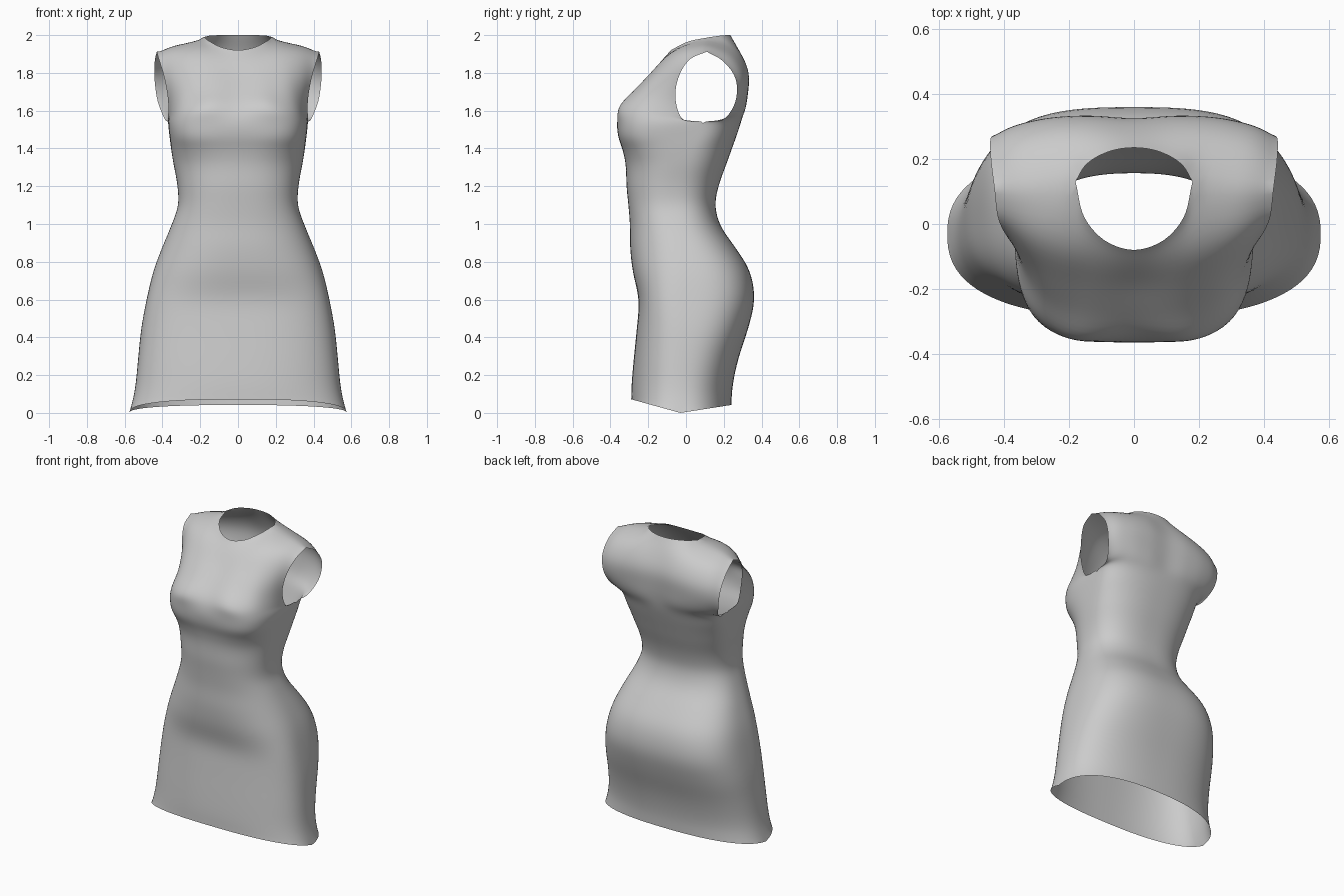
import bpy, bmesh, math
from mathutils import Vector

cube = bpy.data.objects.get("Cube")
if cube:
    bpy.data.objects.remove(cube)

COLS, NECK_COLS, STEPS = 30, 16, 5


def spline(points, steps, mirrored=False):
    """Smooth curve through unevenly spaced points; mirrored starts square to the centre line."""
    pts = [Vector(p) for p in points]
    first = 2 * pts[0] - pts[1]
    if mirrored:
        first = Vector((-pts[1].x, pts[1].y, pts[1].z))
    pts = [first] + pts + [2 * pts[-1] - pts[-2]]
    out = []
    for a, b, c, d in zip(pts, pts[1:], pts[2:], pts[3:]):
        p, q, r = [max((v - u).length, 1e-5) for u, v in ((a, b), (b, c), (c, d))]
        m = ((b - a) / p * q + (c - b) / q * p) / (p + q) * q
        n = ((c - b) / q * r + (d - c) / r * q) / (q + r) * q
        for i in range(steps):
            t = i / steps
            h = t * t * (3 - 2 * t)
            out.append(b * (1 - h) + c * h + m * t * (1 - t) ** 2 - n * t * t * (1 - t))
    return out + [pts[-2]]


def resample(pts, count):
    """Spread count + 1 points evenly along a polyline."""
    dist = [0]
    for a, b in zip(pts, pts[1:]):
        dist.append(dist[-1] + (b - a).length)
    out, k = [], 0
    for i in range(count + 1):
        d = dist[-1] * i / count
        while k < len(pts) - 2 and dist[k + 1] < d:
            k += 1
        out.append(pts[k].lerp(pts[k + 1], (d - dist[k]) / (dist[k + 1] - dist[k])))
    return out


def quarter(z, width, y_mid, y_end, power, lift):
    """Quarter of a rounded section, from the centre line to the side seam."""
    pts = []
    for i in range(121):
        a = math.pi / 2 * i / 120
        s, c = math.sin(a) ** (2 / power), max(math.cos(a), 0) ** (2 / power)
        pts.append(Vector((width * s, y_mid + (y_end - y_mid) * c, z + lift * c)))
    return resample(pts, COLS)


def curve_row(points):
    return resample(spline(points, 12, True), COLS)


# Skirt and waist: height, half width, front, back, side seam, front and back squareness
sections = [
    (0.00, .575, -.29, .24, -.03, 2.5, 2.4), (0.10, .55, -.288, .245, -.03, 2.5, 2.4),
    (0.28, .53, -.277, .275, -.02, 2.6, 2.6), (0.45, .512, -.26, .33, 0, 2.8, 2.8),
    (0.60, .484, -.25, .362, 0, 3, 3), (0.75, .448, -.282, .338, 0, 2.6, 2.9),
    (0.88, .40, -.296, .258, -.02, 2.4, 2.7), (1.00, .35, -.297, .178, -.05, 2.4, 2.5),
    (1.10, .317, -.305, .155, -.06, 2.5, 2.5), (1.20, .32, -.315, .172, -.05, 2.5, 2.5),
    (1.32, .342, -.32, .215, -.01, 2.6, 2.5), (1.39, .353, -.335, .24, .02, 3, 2.5),
    (1.46, .362, -.358, .265, .06, 3.7, 2.5), (1.535, .37, -.365, .29, .09, 3.8, 2.6),
]
front, back = [], []
for z, w, yf, yb, ym, nf, nb in sections:
    fade = max(0, 1 - z / .28)
    front.append(quarter(z, w, ym, yf, nf, .072 * fade))
    back.append(quarter(z, w, ym, yb, nb, .042 * fade))
ARMPIT = (len(sections) - 1) * STEPS

# Bodice rows, from the centre line to the armhole edge
front += [curve_row(r) for r in (
    [(0, -.347, 1.61), (.19, -.354, 1.61), (.3, -.28, 1.6), (.352, -.15, 1.585), (.37, -.015, 1.553)],
    [(0, -.275, 1.7), (.16, -.277, 1.7), (.28, -.225, 1.69), (.34, -.14, 1.675), (.37, -.055, 1.655)],
    [(0, -.19, 1.79), (.15, -.185, 1.8), (.27, -.15, 1.8), (.34, -.1, 1.79), (.39, -.04, 1.775)],
    [(0, -.125, 1.87), (.12, -.1, 1.893), (.23, -.06, 1.918), (.33, -.02, 1.91), (.42, .025, 1.875)],
)]
back += [curve_row(r) for r in (
    [(0, .306, 1.6), (.15, .312, 1.6), (.28, .288, 1.59), (.35, .25, 1.575), (.385, .192, 1.55)],
    [(0, .32, 1.69), (.15, .328, 1.69), (.3, .315, 1.685), (.38, .29, 1.67), (.425, .262, 1.65)],
    [(0, .325, 1.8), (.15, .333, 1.8), (.3, .318, 1.79), (.39, .292, 1.78), (.442, .262, 1.77)],
    [(0, .285, 1.91), (.15, .285, 1.91), (.28, .262, 1.9), (.38, .23, 1.885), (.44, .19, 1.867)],
)]

# Neckline and shared shoulder seam
seam = spline([(.18, .13, 1.99), (.26, .12, 1.968), (.35, .11, 1.947), (.43, .11, 1.912)], 12)
seam = resample(seam, COLS - NECK_COLS)
for rows, neck in (
        (front, [(0, -.08, 1.92), (.08, -.057, 1.933), (.15, .015, 1.967), (.18, .13, 1.99)]),
        (back, [(0, .235, 2), (.08, .222, 2), (.15, .18, 1.997), (.18, .13, 1.99)])):
    rows.append(resample(spline(neck, 12, True), NECK_COLS)[:-1] + seam)


def loft(rows):
    """Smooth the rows vertically into a dense grid."""
    return [list(r) for r in zip(*[spline(column, STEPS) for column in zip(*rows)])]


front_grid, back_grid = loft(front), loft(back)
for f, b in zip(front_grid[:ARMPIT + 1], back_grid):
    f[-1] = b[-1] = (f[-1] + b[-1]) / 2

# Mirrored front and back panels sewn into one shell
bm = bmesh.new()
for grid, facing in ((front_grid, 1), (back_grid, -1)):
    for side in (1, -1):
        verts = [[bm.verts.new((p.x * side, p.y, p.z)) for p in row] for row in grid]
        for low, high in zip(verts, verts[1:]):
            for i in range(COLS):
                quad = [low[i], low[i + 1], high[i + 1], high[i]]
                bm.faces.new(quad if side * facing > 0 else quad[::-1])
bmesh.ops.remove_doubles(bm, verts=bm.verts, dist=.0004)

# Relax the cloth, keeping the hem, neckline and armhole edges fixed
inner = [v for v in bm.verts if not v.is_boundary]
for _ in range(6):
    bmesh.ops.smooth_vert(bm, verts=inner, factor=.5,
                          use_axis_x=True, use_axis_y=True, use_axis_z=True)
for face in bm.faces:
    face.smooth = True
mesh = bpy.data.meshes.new("dress")
bm.to_mesh(mesh)
bm.free()
dress = bpy.data.objects.new("dress", mesh)
bpy.context.collection.objects.link(dress)

# Plain grey cloth
cloth = bpy.data.materials.new("grey cloth")
cloth.use_nodes = True
cloth.diffuse_color = (.6, .6, .6, 1)
shader = cloth.node_tree.nodes["Principled BSDF"]
shader.inputs["Base Color"].default_value = cloth.diffuse_color
shader.inputs["Roughness"].default_value = .8
mesh.materials.append(cloth)
